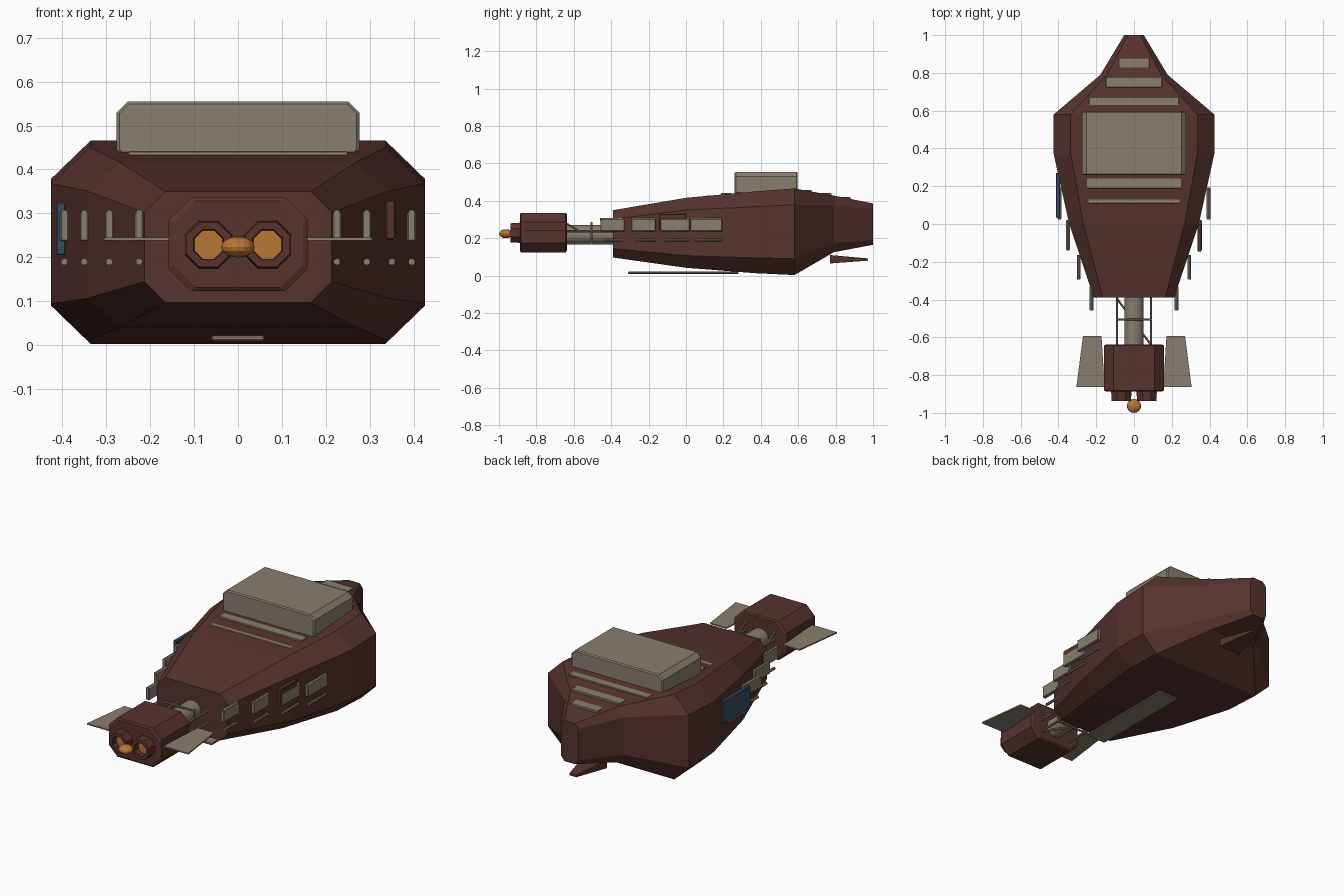
import bpy, bmesh, math
from mathutils import Vector

if "Cube" in bpy.data.objects:
    bpy.data.objects.remove(bpy.data.objects["Cube"])


def material(name, rgb):
    m = bpy.data.materials.new(name)
    m.diffuse_color = (*rgb, 1)
    m.use_nodes = True
    m.node_tree.nodes["Principled BSDF"].inputs["Base Color"].default_value = m.diffuse_color
    return m


RED = material("dark_red", (0.095, 0.033, 0.027))
TAN = material("warm_grey", (0.25, 0.21, 0.155))
ORANGE = material("glow_orange", (0.48, 0.18, 0.035))
BLUE = material("slate_blue", (0.035, 0.075, 0.12))


def finish(name, bm, mat):
    bmesh.ops.recalc_face_normals(bm, faces=bm.faces)
    me = bpy.data.meshes.new(name)
    bm.to_mesh(me)
    bm.free()
    me.materials.append(mat)
    ob = bpy.data.objects.new(name, me)
    bpy.context.collection.objects.link(ob)
    return ob


def skin(name, rings, mat):
    """Join closed rings of points and cap both ends."""
    bm = bmesh.new()
    loops = [[bm.verts.new(p) for p in r] for r in rings]
    n = len(loops[0])
    for a, b in zip(loops, loops[1:]):
        for i in range(n):
            bm.faces.new((a[i], a[(i + 1) % n], b[(i + 1) % n], b[i]))
    bm.faces.new(loops[0])
    bm.faces.new(loops[-1])
    return finish(name, bm, mat)


def loft(name, sections, mat):
    """Chamfered-rectangle sections: y, half width, bottom, top, chamfer x, chamfer z."""
    rings = []
    for y, w, b, t, cx, cz in sections:
        half = [(w - cx, b), (w, b + cz), (w, t - cz), (w - cx, t)]
        pts = half + [(-x, z) for x, z in reversed(half)]
        rings.append([(x, y, z) for x, z in pts])
    return skin(name, rings, mat)


def box(name, x0, x1, y0, y1, z0, z1, mat, bevel=0):
    bm = bmesh.new()
    bmesh.ops.create_cube(bm, size=1)
    for v in bm.verts:
        v.co = ((x0 + x1) / 2 + v.co.x * (x1 - x0),
                (y0 + y1) / 2 + v.co.y * (y1 - y0),
                (z0 + z1) / 2 + v.co.z * (z1 - z0))
    if bevel:
        bmesh.ops.bevel(bm, geom=bm.edges[:], offset=bevel, segments=1, affect='EDGES')
    return finish(name, bm, mat)


def rod(name, a, b, r, mat, sides=8):
    a, b = Vector(a), Vector(b)
    q = (b - a).to_track_quat('Z', 'Y')
    rings = [[p + q @ Vector((r * math.cos(t), r * math.sin(t), 0))
              for t in (math.tau * (i + 0.5) / sides for i in range(sides))] for p in (a, b)]
    ob = skin(name, rings, mat)
    if sides > 8:
        bpy.context.view_layer.objects.active = ob
        ob.select_set(True)
        bpy.ops.object.shade_smooth_by_angle()
        ob.select_set(False)
    return ob


# Faceted main hull
loft("hull", [
    (-0.39, 0.213, 0.097, 0.35, 0.048, 0.048),
    (0.0, 0.343, 0.042, 0.416, 0.075, 0.065),
    (0.37, 0.425, 0.013, 0.45, 0.09, 0.082),
    (0.58, 0.425, 0.003, 0.466, 0.09, 0.087),
    (0.79, 0.178, 0.125, 0.428, 0.035, 0.05),
    (1.0, 0.052, 0.165, 0.386, 0.02, 0.025)], RED)

# Roof block and the stepped roof slats
loft("roof_block", [
    (0.26, 0.27, 0.425, 0.549, 0.022, 0.022),
    (0.266, 0.276, 0.419, 0.555, 0.025, 0.025),
    (0.59, 0.276, 0.419, 0.555, 0.025, 0.025),
    (0.596, 0.27, 0.425, 0.549, 0.022, 0.022)], TAN)
for i, (y, w, z) in enumerate([(0.047, 0.232, 0.418), (0.135, 0.242, 0.428), (0.215, 0.25, 0.442),
                               (0.645, 0.238, 0.457), (0.75, 0.147, 0.441), (0.853, 0.082, 0.421)]):
    box(f"roof_slat_{i + 1}", -w, w, y - 0.027, y + 0.027, z - 0.02, z, TAN, 0.002)

# Side panels with rods above and below
bays = [(0.225, -0.457, -0.328), (0.293, -0.293, -0.163), (0.35, -0.137, 0.02), (0.395, 0.025, 0.192)]
for side, s in (("right", 1), ("left", -1)):
    for i, (x, y0, y1) in enumerate(bays):
        n = f"{side}_{i + 1}"
        box("side_panel_" + n, *sorted((s * (x - 0.01), s * (x + 0.01))), y0, y1, 0.237, 0.303, TAN, 0.003)
        rod("upper_rod_" + n, (s * x, y0 - 0.002, 0.3), (s * x, y1, 0.3), 0.008, TAN)
        rod("lower_rod_" + n, (s * x, y0 + 0.02, 0.19), (s * x, y1, 0.19), 0.008, TAN)
box("red_hatch", 0.336, 0.358, -0.145, 0.0, 0.24, 0.33, RED, 0.003)
box("blue_hatch", -0.414, -0.392, 0.035, 0.27, 0.205, 0.325, BLUE, 0.003)

# Neck tube and truss between hull and engine
rod("neck_tube", (0, -0.37, 0.22), (0, -0.66, 0.22), 0.052, TAN, 16)
for s in (1, -1):
    for z in (0.172, 0.238):
        rod("truss_rail", (s * 0.09, -0.37, z), (s * 0.09, -0.65, z), 0.007, TAN)
    rod("truss_post", (s * 0.09, -0.505, 0.168), (s * 0.09, -0.505, 0.288), 0.006, TAN)
    rod("truss_side_brace", (s * 0.09, -0.65, 0.285), (s * 0.09, -0.575, 0.24), 0.006, TAN)
rod("truss_crossbar", (-0.095, -0.505, 0.282), (0.095, -0.505, 0.282), 0.006, TAN)
rod("truss_lower_crossbar", (-0.095, -0.505, 0.172), (0.095, -0.505, 0.172), 0.006, TAN)
rod("truss_brace", (-0.09, -0.395, 0.172), (0.09, -0.64, 0.172), 0.006, TAN)

# Engine pod
loft("engine_pod", [
    (-0.888, 0.147, 0.132, 0.328, 0.05, 0.05),
    (-0.882, 0.158, 0.124, 0.336, 0.05, 0.05),
    (-0.643, 0.158, 0.124, 0.336, 0.05, 0.05),
    (-0.637, 0.147, 0.132, 0.328, 0.05, 0.05)], RED)

# Twin open nozzles with glowing discs
for side, s in (("right", 1), ("left", -1)):
    rings = []
    for y, r in ((-0.88, 0.059), (-0.937, 0.055), (-0.937, 0.037), (-0.895, 0.034)):
        rings.append([(s * 0.067 + r * math.cos(math.tau * (i + 0.5) / 8), y,
                       0.229 + r * math.sin(math.tau * (i + 0.5) / 8)) for i in range(8)])
    skin("nozzle_" + side, rings, RED)
    rod("nozzle_glow_" + side, (s * 0.067, -0.89, 0.229), (s * 0.067, -0.905, 0.229), 0.035, ORANGE)

    # Flat swept fins beside the engine
    plan = [(0.172, -0.592), (0.27, -0.592), (0.305, -0.863), (0.155, -0.863)]
    skin("engine_fin_" + side, [[(s * x, y, z) for x, y in plan] for z in (0.238, 0.245)], TAN)

# Glowing pilot bulb at the very front
bm = bmesh.new()
bmesh.ops.create_uvsphere(bm, u_segments=16, v_segments=8, radius=1)
for v in bm.verts:
    v.co = (v.co.x * 0.038, -0.963 + v.co.y * 0.037, 0.224 + v.co.z * 0.024)
finish("pilot_bulb", bm, ORANGE)

# Belly skid and tapered keel under the tail
box("belly_skid", -0.06, 0.06, -0.31, 0.28, 0.01, 0.022, TAN, 0.003)
skin("tail_keel", [[(-w, y, a), (w, y, a), (w, y, b), (-w, y, b)]
                   for y, w, a, b in ((0.77, 0.065, 0.065, 0.11), (0.972, 0.02, 0.08, 0.092))], RED)
